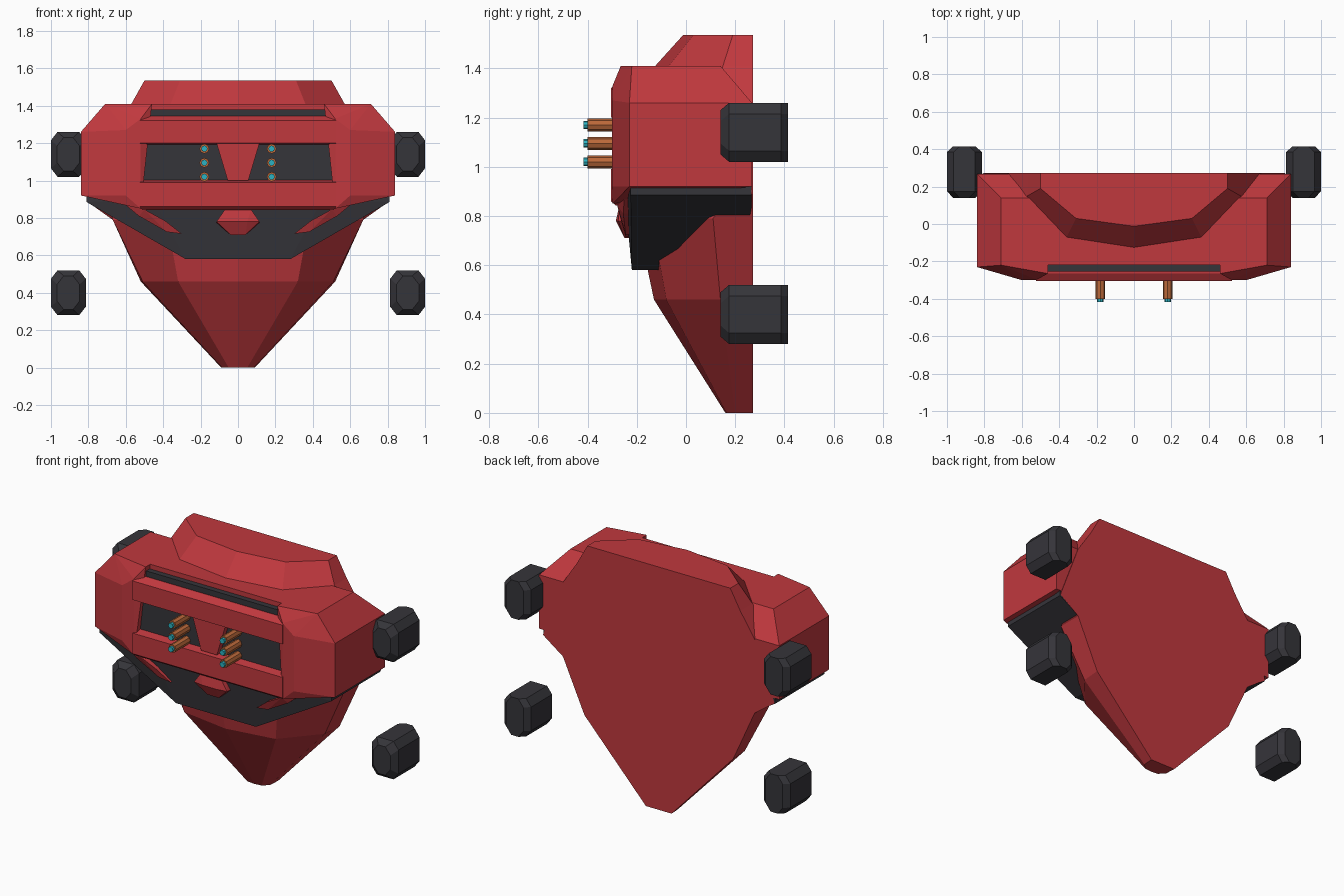
import bpy, bmesh, math
from mathutils import Matrix

if "Cube" in bpy.data.objects:
    bpy.data.objects.remove(bpy.data.objects["Cube"])


def material(name, rgb):
    m = bpy.data.materials.new(name)
    m.use_nodes = True
    m.diffuse_color = (*rgb, 1)
    m.node_tree.nodes["Principled BSDF"].inputs["Base Color"].default_value = (*rgb, 1)
    return m


RED = material("red paint", (0.53, 0.04, 0.048))
DARK = material("dark grey", (0.036, 0.035, 0.042))
COPPER = material("copper", (0.5, 0.14, 0.042))
CYAN = material("cyan glow", (0.025, 0.45, 0.54))


def finish(name, bm, mat):
    bmesh.ops.recalc_face_normals(bm, faces=bm.faces)
    mesh = bpy.data.meshes.new(name)
    bm.to_mesh(mesh)
    bm.free()
    mesh.materials.append(mat)
    ob = bpy.data.objects.new(name, mesh)
    bpy.context.collection.objects.link(ob)
    return ob


def hull(name, points, mat):
    """Faceted solid wrapped around a few corner points."""
    bm = bmesh.new()
    for p in points:
        bm.verts.new(p)
    res = bmesh.ops.convex_hull(bm, input=bm.verts)
    loose = {g for g in res["geom_interior"] + res["geom_unused"]
             if isinstance(g, bmesh.types.BMVert)}
    bmesh.ops.delete(bm, geom=list(loose), context="VERTS")
    bmesh.ops.dissolve_limit(bm, angle_limit=0.02, verts=bm.verts, edges=bm.edges)
    return finish(name, bm, mat)


def both(points):
    return [(s * x, y, z) for x, y, z in points for s in (1, -1)]


def loft(name, rings, mat):
    bm = bmesh.new()
    loops = [[bm.verts.new(p) for p in ring] for ring in rings]
    n = len(loops[0])
    for a, b in zip(loops, loops[1:]):
        for i in range(n):
            j = (i + 1) % n
            bm.faces.new((a[i], a[j], b[j], b[i]))
    bm.faces.new(loops[0])
    bm.faces.new(loops[-1])
    return finish(name, bm, mat)


def box(name, x, y, z, mat):
    return hull(name, both([(x, b, c) for b in y for c in z]), mat)


def rod(name, x, z, y0, y1, r, mat):
    bm = bmesh.new()
    bmesh.ops.create_cone(bm, cap_ends=True, segments=8, radius1=r, radius2=r, depth=y1 - y0,
                          matrix=Matrix.Translation((x, (y0 + y1) / 2, z))
                          @ Matrix.Rotation(math.pi / 2, 4, "X"))
    return finish(name, bm, mat)


# Torso: half sections (back width, side x/y, shoulder x/y, front y) by height
BACK = 0.272
sections = [
    (0.0, 0.09, 0.085, 0.2, 0.05, 0.165, 0.16),
    (0.46, 0.52, 0.51, 0.14, 0.32, -0.08, -0.13),
    (0.79, 0.67, 0.67, 0.11, 0.38, -0.14, -0.2),
    (0.89, 0.81, 0.67, 0.19, 0.38, -0.14, -0.2),
    (1.26, 0.67, 0.66, 0.1, 0.4, -0.14, -0.19),
    (1.41, 0.57, 0.57, 0.15, 0.36, -0.07, -0.125),
    (1.535, 0.5, 0.5, 0.19, 0.31, 0.03, -0.012),
]
rings = []
for z, bx, sx, sy, fx, fy, cy in sections:
    half = [(bx, BACK), (sx, sy), (fx, fy)]
    ring = half + [(0, cy)] + [(-x, y) for x, y in reversed(half)]
    rings.append([(x, y, z) for x, y in ring])
loft("torso", rings, RED)

# Chest: centre block with faceted shoulders
hull("chest_core", both([(0.55, -0.22, 0.91), (0.55, -0.22, 1.41), (0.55, 0.14, 1.41),
                         (0.55, 0.268, 1.26), (0.55, 0.268, 0.91)]), RED)
shoulder = [(0.84, 0.268, 0.92), (0.84, 0.268, 1.26), (0.52, 0.268, 0.92), (0.52, 0.268, 1.26),
            (0.71, 0.14, 1.41), (0.52, 0.14, 1.41), (0.71, -0.22, 1.41), (0.46, -0.265, 1.41),
            (0.46, -0.22, 1.41), (0.84, -0.23, 0.92), (0.84, -0.23, 1.26), (0.6, -0.3, 0.92),
            (0.6, -0.3, 1.27), (0.52, -0.298, 0.85), (0.52, -0.298, 1.33), (0.52, -0.22, 0.86)]
for side, s in (("left", 1), ("right", -1)):
    hull(side + "_shoulder", [(s * x, y, z) for x, y, z in shoulder], RED)

# Front panel: dark recess, two rails and a wedge divider
box("panel_recess", 0.52, (-0.255, -0.2), (0.87, 1.38), DARK)
hull("upper_rail", both([(0.525, -0.305, 1.2), (0.525, -0.305, 1.32), (0.51, -0.265, 1.345),
                         (0.52, -0.24, 1.19), (0.51, -0.24, 1.345)]), RED)
hull("lower_rail", both([(0.525, -0.305, 0.86), (0.525, -0.305, 0.99), (0.51, -0.24, 1.005),
                         (0.51, -0.285, 0.843), (0.51, -0.22, 0.843)]), RED)
hull("divider", both([(x, y, z) for x, z in ((0.115, 1.2), (0.055, 1.0))
                      for y in (-0.29, -0.24)]), RED)

# Dark waist guard with red trims
hull("waist_guard", both([(0.81, -0.225, 0.93), (0.81, -0.225, 0.885), (0.28, -0.22, 0.58),
                          (0.45, -0.25, 0.9), (0.81, 0.266, 0.93), (0.81, 0.266, 0.885),
                          (0.28, 0.266, 0.58)]), DARK)
hull("waist_badge", both([(0.07, -0.27, 0.845), (0.115, -0.275, 0.78), (0.04, -0.25, 0.71),
                          (0.05, -0.285, 0.78), (0.115, -0.2, 0.77), (0.07, -0.2, 0.845),
                          (0.04, -0.2, 0.71)]), RED)
for side, s in (("left", 1), ("right", -1)):
    trim = [(0.5, -0.28, 0.845), (0.39, -0.265, 0.785), (0.3, -0.245, 0.715),
            (0.38, -0.245, 0.725), (0.53, -0.255, 0.81), (0.62, -0.25, 0.885)]
    hull(side + "_waist_trim", [(s * x, y + d, z) for x, y, z in trim for d in (0, 0.05)], RED)

    # Barrels in a column of three
    for i, z in enumerate((1.02, 1.095, 1.17)):
        rod(f"{side}_barrel_{i + 1}", s * 0.18, z, -0.4, -0.24, 0.026, COPPER)
        rod(f"{side}_barrel_tip_{i + 1}", s * 0.18, z, -0.417, -0.39, 0.017, CYAN)

    # Wheels: chamfered blocks
    for level, zc in (("upper", 1.14), ("lower", 0.4)):
        wheel = []
        for y, hx, hz in ((0.14, 0.06, 0.09), (0.175, 0.093, 0.12),
                          (0.385, 0.093, 0.12), (0.415, 0.06, 0.12)):
            ring = [(hx, hz - 0.045), (hx - 0.035, hz), (-hx + 0.035, hz), (-hx, hz - 0.045),
                    (-hx, 0.045 - hz), (-hx + 0.035, -hz), (hx - 0.035, -hz), (hx, 0.045 - hz)]
            wheel.append([(s * 0.907 + x, y, zc + z) for x, z in ring])
        loft(f"{side}_{level}_wheel", wheel, DARK)
